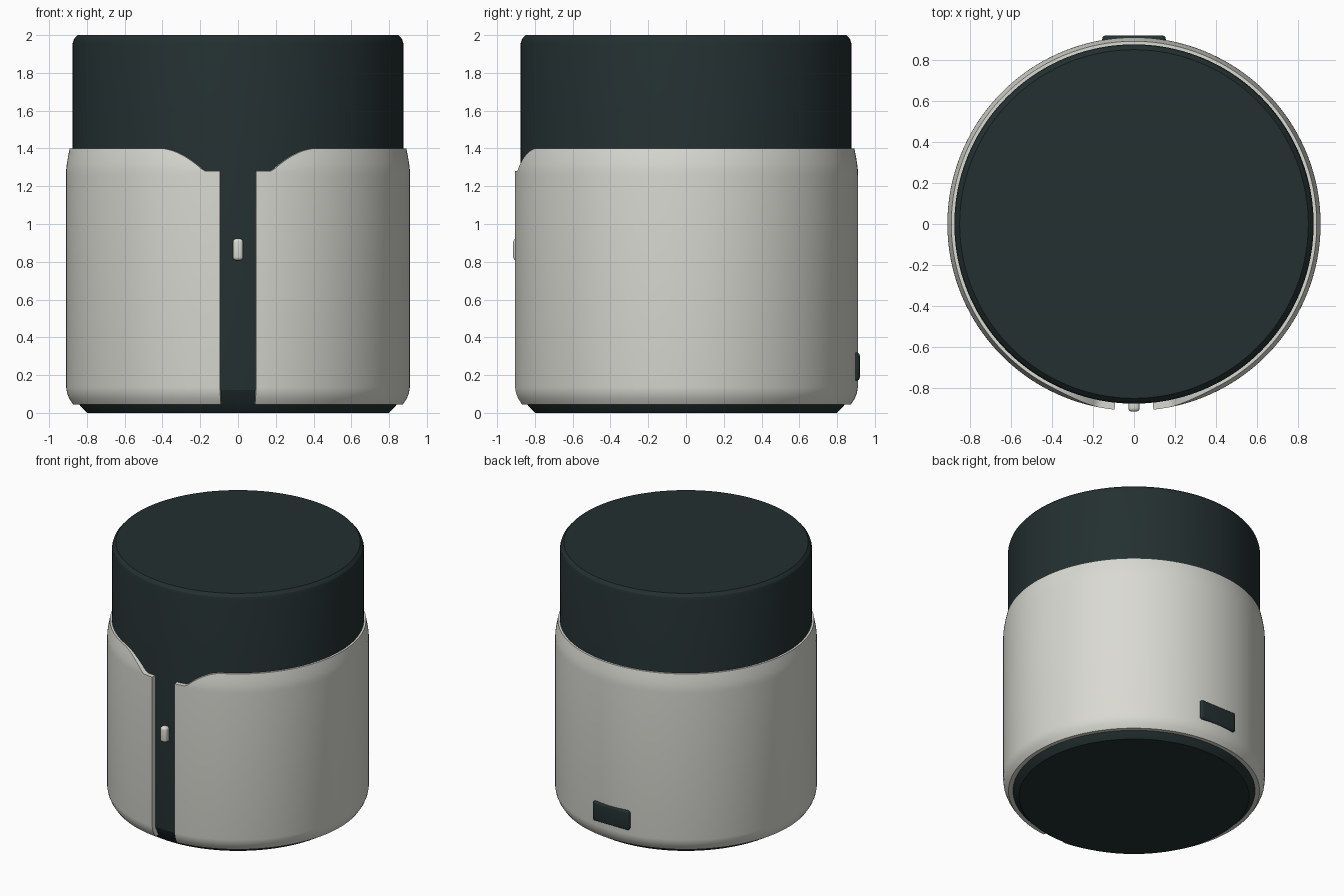
import bpy, bmesh, math

cube = bpy.data.objects.get("Cube")
if cube:
    bpy.data.objects.remove(cube, do_unlink=True)


def material(name, rgb):
    m = bpy.data.materials.new(name)
    m.use_nodes = True
    m.diffuse_color = (*rgb, 1)
    bsdf = m.node_tree.nodes["Principled BSDF"]
    bsdf.inputs["Base Color"].default_value = (*rgb, 1)
    bsdf.inputs["Roughness"].default_value = 0.6
    return m


dark = material("dark slate", (0.017, 0.029, 0.030))
light = material("warm light grey", (0.70, 0.70, 0.65))


def finish(name, bm, mat, angle=35):
    bmesh.ops.recalc_face_normals(bm, faces=bm.faces)
    mesh = bpy.data.meshes.new(name)
    bm.to_mesh(mesh)
    bm.free()
    mesh.materials.append(mat)
    ob = bpy.data.objects.new(name, mesh)
    bpy.context.collection.objects.link(ob)
    bpy.ops.object.select_all(action="DESELECT")
    ob.select_set(True)
    bpy.context.view_layer.objects.active = ob
    bpy.ops.object.shade_smooth_by_angle(angle=math.radians(angle))
    return ob


def ring_point(bm, r, a, z):
    # angle zero points to the front
    return bm.verts.new((r * math.sin(a), -r * math.cos(a), z))


# Inner body: a lathed can with chamfered ends
def build_body():
    bm = bmesh.new()
    n = 160
    profile = [(0.80, 0), (0.842, 0.045), (0.876, 0.12), (0.876, 1.955),
               (0.869, 1.978), (0.85, 2)]
    rings = [[ring_point(bm, r, 2 * math.pi * i / n, z) for i in range(n)]
             for r, z in profile]
    for low, high in zip(rings, rings[1:]):
        for i in range(n):
            j = (i + 1) % n
            bm.faces.new((low[i], low[j], high[j], high[i]))
    bm.faces.new(rings[0])
    bm.faces.new(rings[-1])
    finish("inner_body", bm, dark, 22)


# Outer sleeve: open at the front, its rim dipping beside the slot
GAP, SHOULDER, RIM = 0.095, 1.28, 1.4


def rim_height(a):
    x = 0.91 * math.sin(a) if a < math.pi / 2 else 1
    s = min(max((x - 0.18) / 0.24, 0), 1)
    return SHOULDER + (RIM - SHOULDER) * (1 - (1 - s) ** 1.8)


def build_sleeve():
    bm = bmesh.new()
    n = 280
    start = math.asin(GAP / 0.91)
    columns = []
    for i in range(n + 1):
        a = start + (2 * math.pi - 2 * start) * i / n
        h = rim_height(min(a, 2 * math.pi - a))
        points = [(0.835, 0.045), (0.873, 0.045), (0.893, 0.075),
                  (0.905, 0.105), (0.91, 0.135), (0.91, SHOULDER - 0.02)]
        for k in range(1, 6):
            z = SHOULDER - 0.02 + (h - SHOULDER + 0.02) * k / 5
            t = max(z - SHOULDER, 0) / (RIM - SHOULDER)
            points.append((0.91 - 0.019 * t ** 1.4, z))
        points += [(0.872, h), (0.872, 0.12)]
        columns.append([ring_point(bm, r, a, z) for r, z in points])
    m = len(columns[0])
    for one, two in zip(columns, columns[1:]):
        for k in range(m):
            q = (k + 1) % m
            bm.faces.new((one[k], two[k], two[q], one[q]))
    bm.faces.new(columns[0])
    bm.faces.new(columns[-1])
    finish("outer_sleeve", bm, light)


# Small rounded blocks
def rounded_block(name, centre, size, radius, mat):
    bm = bmesh.new()
    bmesh.ops.create_cube(bm, size=1)
    bmesh.ops.scale(bm, vec=size, verts=bm.verts)
    bmesh.ops.translate(bm, vec=centre, verts=bm.verts)
    bmesh.ops.bevel(bm, geom=bm.edges[:], offset=radius, segments=4,
                    profile=0.5, affect="EDGES", clamp_overlap=True)
    finish(name, bm, mat)


build_body()
build_sleeve()
rounded_block("front_button", (0, -0.885, 0.865), (0.055, 0.06, 0.115), 0.018, light)
rounded_block("rear_port_cover", (0, 0.885, 0.245), (0.31, 0.07, 0.15), 0.018, dark)
